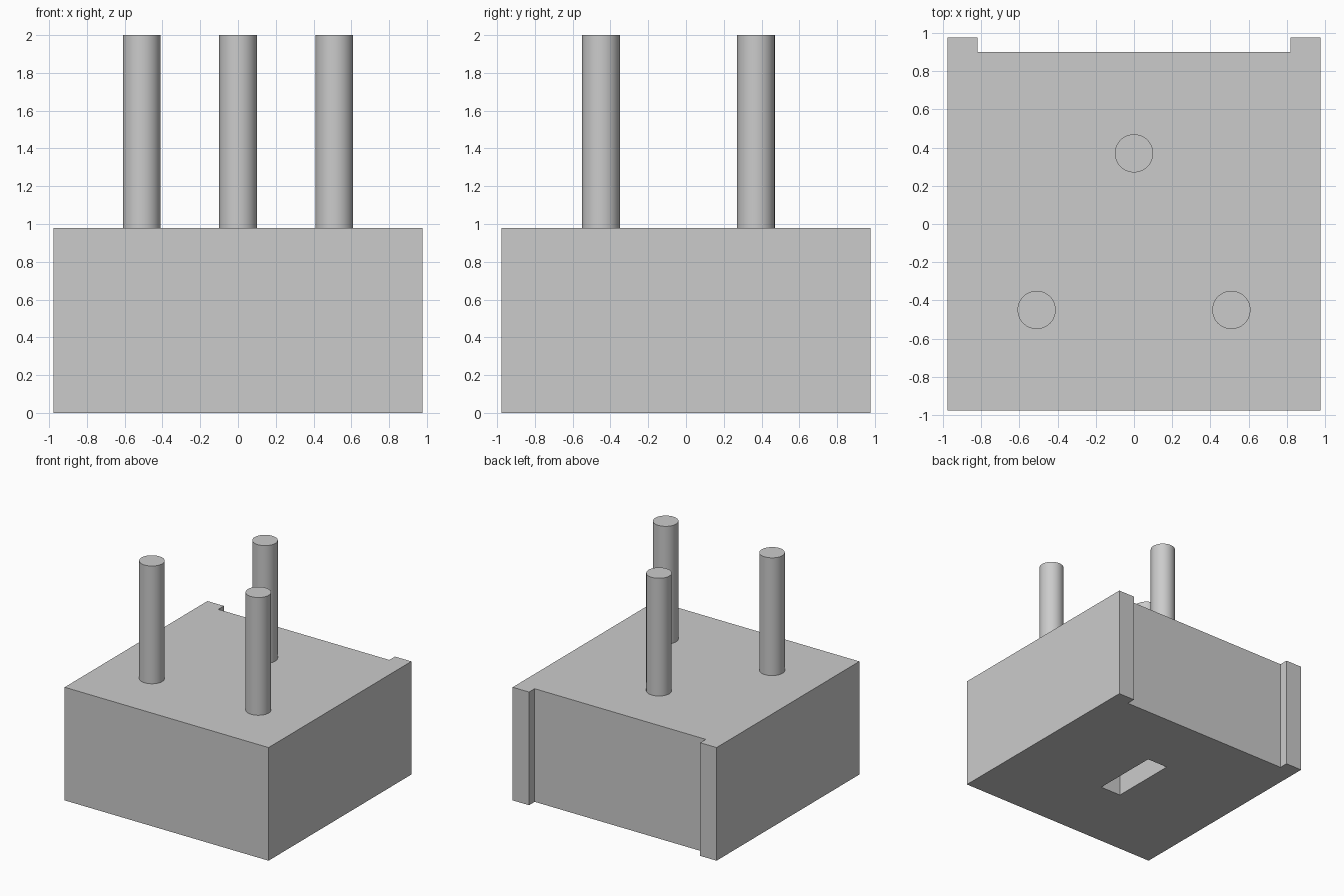
import bpy
import bmesh
import math

cube = bpy.data.objects.get("Cube")
if cube:
    bpy.data.objects.remove(cube, do_unlink=True)

HALF = 0.977
BODY_TOP = 0.98
PIN_RADIUS = 0.1

grey = bpy.data.materials.new("plain_grey")
grey.use_nodes = True
colour = (0.6, 0.6, 0.6, 1.0)
grey.diffuse_color = colour
grey.node_tree.nodes["Principled BSDF"].inputs["Base Color"].default_value = colour


def prism(name, outline, z0, z1):
    """Extrude a flat outline upward from z0 to z1."""
    bm = bmesh.new()
    base = bm.faces.new([bm.verts.new((x, y, z0)) for x, y in outline])
    top = bmesh.ops.extrude_face_region(bm, geom=[base])["geom"]
    verts = [v for v in top if isinstance(v, bmesh.types.BMVert)]
    bmesh.ops.translate(bm, verts=verts, vec=(0, 0, z1 - z0))
    bmesh.ops.recalc_face_normals(bm, faces=bm.faces)
    mesh = bpy.data.meshes.new(name)
    bm.to_mesh(mesh)
    bm.free()
    mesh.materials.append(grey)
    obj = bpy.data.objects.new(name, mesh)
    bpy.context.collection.objects.link(obj)
    return obj


# Block with a shallow full-height recess in its back
half_outline = [(HALF, -HALF), (HALF, HALF), (0.82, HALF), (0.82, 0.9)]
mirrored = [(-x, y) for x, y in reversed(half_outline)]
body = prism("body", half_outline + mirrored, 0, BODY_TOP)

# Blind slot in the underside
cutter = prism("slot_cutter", [(-0.1, -0.3), (0.1, -0.3), (0.1, 0.3), (-0.1, 0.3)], -0.1, 0.5)
cutter.hide_render = True
slot = body.modifiers.new("slot", "BOOLEAN")
slot.operation = "DIFFERENCE"
slot.solver = "EXACT"
slot.object = cutter
bpy.context.view_layer.objects.active = body
bpy.ops.object.modifier_apply(modifier=slot.name)
bpy.data.objects.remove(cutter, do_unlink=True)

# Three upright round pins
pins = {"back_pin": (0, 0.37), "left_pin": (0.51, -0.45), "right_pin": (-0.51, -0.45)}
for name, (x, y) in pins.items():
    bpy.ops.mesh.primitive_cylinder_add(
        vertices=64, radius=PIN_RADIUS, depth=2 - BODY_TOP,
        location=(x, y, (2 + BODY_TOP) / 2))
    pin = bpy.context.object
    pin.name = name
    pin.data.materials.append(grey)
    bpy.ops.object.shade_smooth_by_angle(angle=math.radians(30))
